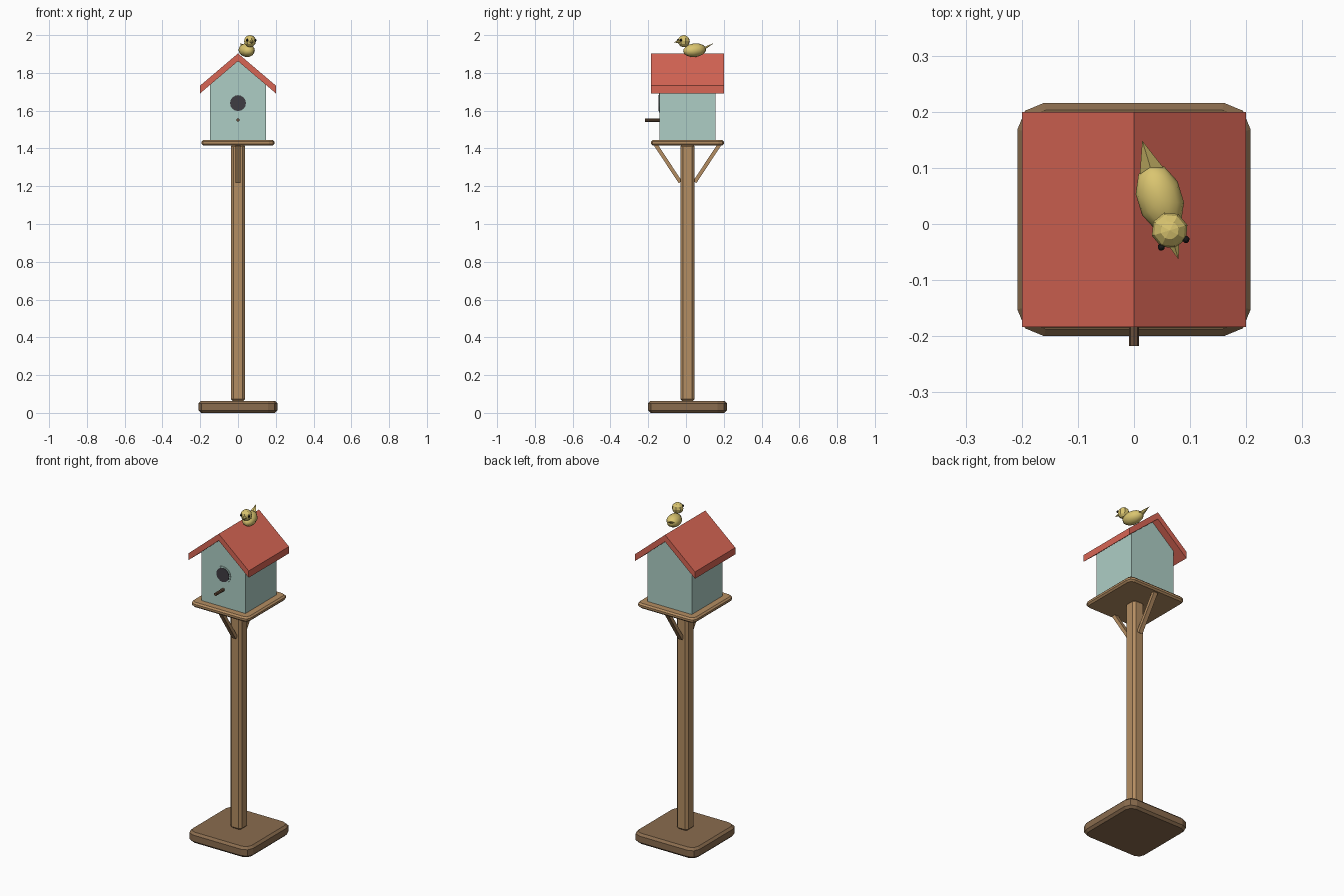
import bpy, bmesh, math
from mathutils import Vector, Matrix

cube = bpy.data.objects.get("Cube")
if cube:
    bpy.data.objects.remove(cube, do_unlink=True)

CY = 0.008  # centre line of the post and house in y


def material(name, r, g, b):
    """Flat colour from 0-255 display values, stored as linear."""
    col = [((c / 255 + 0.055) / 1.055) ** 2.4 for c in (r, g, b)] + [1]
    m = bpy.data.materials.new(name)
    m.use_nodes = True
    m.diffuse_color = col
    m.node_tree.nodes["Principled BSDF"].inputs["Base Color"].default_value = col
    return m


WOOD = material("light wood", 180, 141, 98)
DARK_WOOD = material("dark wood", 138, 108, 78)
PERCH = material("perch brown", 106, 80, 60)
PAINT = material("pale teal paint", 174, 206, 197)
ROOF = material("red roof", 216, 102, 85)
HOLE = material("dark hole", 62, 60, 66)
YELLOW = material("bird yellow", 218, 197, 112)
BLACK = material("eye black", 25, 25, 25)


def finish(name, bm, mat):
    bmesh.ops.recalc_face_normals(bm, faces=bm.faces)
    me = bpy.data.meshes.new(name)
    bm.to_mesh(me)
    bm.free()
    me.materials.append(mat)
    ob = bpy.data.objects.new(name, me)
    bpy.context.collection.objects.link(ob)
    return ob


def box(name, mat, size, loc, corner=0, edge=0, segments=1, rot=None):
    """Box with cut vertical corners and chamfered top and bottom rims."""
    bm = bmesh.new()
    bmesh.ops.create_cube(bm, size=1)
    bmesh.ops.scale(bm, vec=size, verts=bm.verts)
    if corner:
        upright = [e for e in bm.edges if abs(e.verts[0].co.z - e.verts[1].co.z) > 0.01]
        bmesh.ops.bevel(bm, geom=upright, offset=corner, segments=segments,
                        profile=0.5, affect='EDGES')
    if edge:
        rim = [e for e in bm.edges if abs(e.verts[0].co.z - e.verts[1].co.z) < 0.001]
        bmesh.ops.bevel(bm, geom=rim, offset=edge, segments=1, affect='EDGES')
    if rot:
        bmesh.ops.transform(bm, matrix=rot, verts=bm.verts)
    bmesh.ops.translate(bm, vec=loc, verts=bm.verts)
    return finish(name, bm, mat)


def extrude_profile(name, mat, points, y0, y1):
    """Extrude an x-z outline along y."""
    bm = bmesh.new()
    face = bm.faces.new([bm.verts.new((x, y0, z)) for x, z in points])
    new = bmesh.ops.extrude_face_region(bm, geom=[face])["geom"]
    bmesh.ops.translate(bm, vec=(0, y1 - y0, 0),
                        verts=[v for v in new if isinstance(v, bmesh.types.BMVert)])
    return finish(name, bm, mat)


def rod(name, mat, start, end, r1, r2, sides, squash=1):
    """Tapered rod between two points, optionally flattened in its own y."""
    a, b = Vector(start), Vector(end)
    bm = bmesh.new()
    bmesh.ops.create_cone(bm, cap_ends=True, segments=sides, radius1=r1, radius2=r2,
                          depth=(b - a).length)
    bmesh.ops.scale(bm, vec=(1, squash, 1), verts=bm.verts)
    turn = (b - a).to_track_quat('Z', 'Y').to_matrix().to_4x4()
    bmesh.ops.transform(bm, matrix=Matrix.Translation((a + b) / 2) @ turn, verts=bm.verts)
    return finish(name, bm, mat)


def ball(name, mat, loc, radii, u, v, rot=None):
    bm = bmesh.new()
    bmesh.ops.create_uvsphere(bm, u_segments=u, v_segments=v, radius=1)
    bmesh.ops.scale(bm, vec=radii, verts=bm.verts)
    if rot:
        bmesh.ops.transform(bm, matrix=rot, verts=bm.verts)
    bmesh.ops.translate(bm, vec=loc, verts=bm.verts)
    return finish(name, bm, mat)


# Stand
box("base", DARK_WOOD, (0.416, 0.416, 0.064), (0, CY, 0.032), 0.048, 0.013, 2)
box("post", WOOD, (0.076, 0.076, 1.36), (0, CY, 0.742), 0.014, 0.012)
box("platform", WOOD, (0.386, 0.386, 0.03), (0, CY, 1.43), 0.03, 0.009, 2)
for side, label in ((-1, "front"), (1, "back")):
    tilt = Matrix.Rotation(-side * math.atan2(0.125, 0.19), 4, 'X')
    box(label + "_brace", WOOD, (0.026, 0.02, 0.235),
        (0, CY + side * 0.103, 1.32), rot=tilt)

# House with gable walls
extrude_profile("house", PAINT, [(-0.147, 1.444), (0.147, 1.444), (0.147, 1.742),
                                 (0, 1.866), (-0.147, 1.742)], CY - 0.147, CY + 0.147)
extrude_profile("roof", ROOF, [(-0.2, 1.692), (0, 1.862), (0.2, 1.692),
                               (0.2, 1.733), (0, 1.903), (-0.2, 1.733)],
                CY - 0.192, CY + 0.192)

# Entrance and perch
front = CY - 0.147
rod("entrance_rim", PAINT, (0, front + 0.01, 1.64), (0, front - 0.004, 1.64),
    0.05, 0.05, 16)
rod("entrance_hole", HOLE, (0, front + 0.01, 1.64), (0, front - 0.007, 1.64),
    0.042, 0.042, 16)
rod("perch", PERCH, (0, front + 0.02, 1.55), (0, -0.217, 1.55), 0.009, 0.009, 8)

# Bird, modelled facing -y about its body and then turned towards its left
bird = [
    ball("bird_body", YELLOW, (0, 0, 0), (0.041, 0.064, 0.036), 10, 8,
         Matrix.Rotation(math.radians(6), 4, 'X')),
    ball("bird_head", YELLOW, (0, -0.06, 0.048), (0.033, 0.033, 0.032), 8, 6),
    rod("bird_beak", YELLOW, (0, -0.084, 0.046), (0, -0.114, 0.042), 0.012, 0, 6),
    rod("bird_tail", YELLOW, (0, 0.045, 0.006), (0, 0.107, 0.038), 0.024, 0, 4, 0.35),
]
for side, label in ((1, "left"), (-1, "right")):
    bird.append(ball("bird_%s_eye" % label, BLACK, (side * 0.023, -0.084, 0.053),
                     (0.0065,) * 3, 8, 6))
place = Matrix.Translation((0.046, 0.046, 1.92)) @ Matrix.Rotation(math.radians(17), 4, 'Z')
for ob in bird:
    ob.data.transform(place)

# Soft shading on the bird's body only
bird[0].data.shade_smooth()
